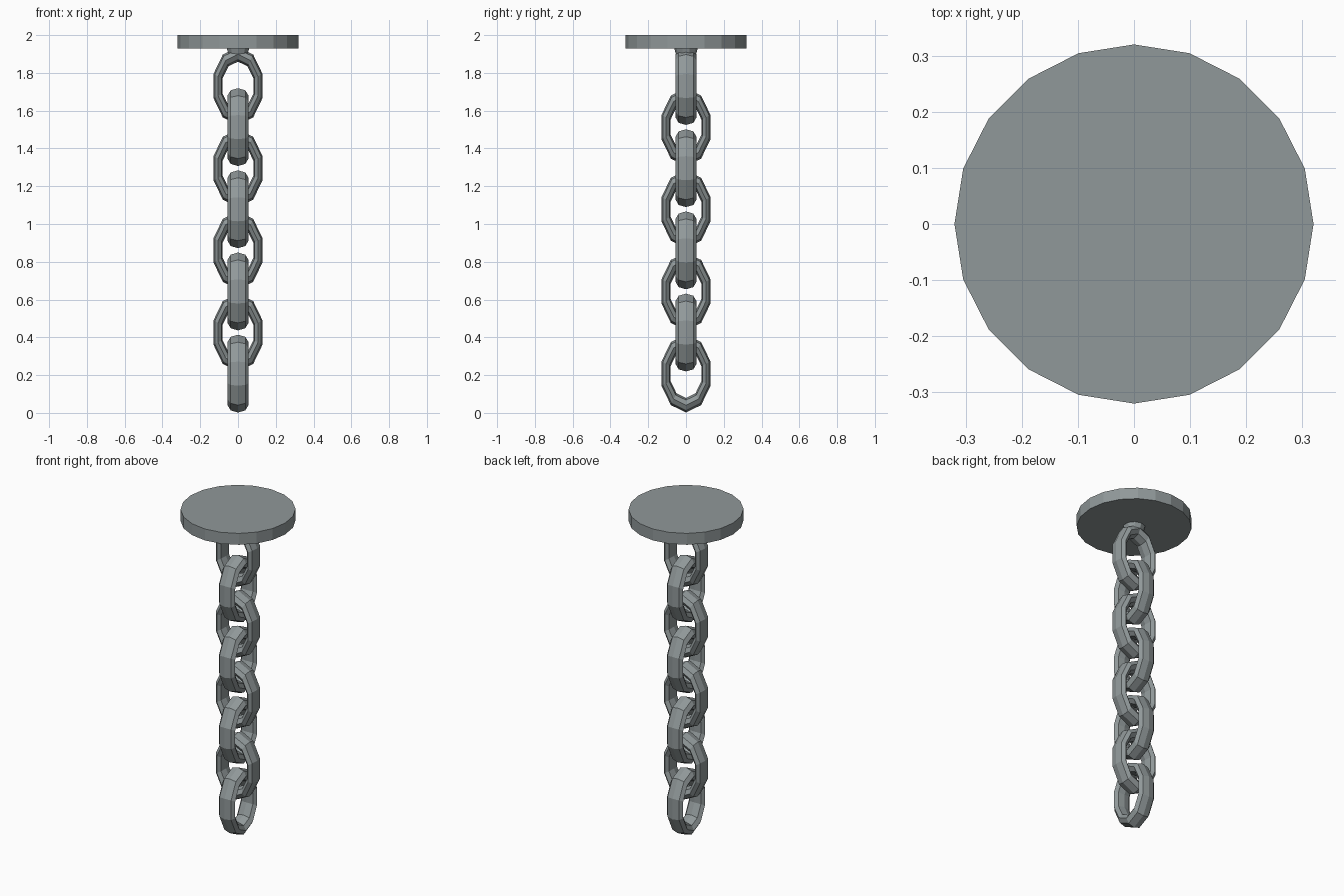
import bpy, bmesh
from math import cos, sin, tau

if "Cube" in bpy.data.objects:
    bpy.data.objects.remove(bpy.data.objects["Cube"])

LINKS = 8
PITCH = 0.2175        # vertical distance between link centres
FIRST_Z = 0.208       # centre of the lowest link
HALF_W, HALF_H = 0.1367, 0.206   # outer radii of the stretched ring
TUBE = 0.23           # tube radius relative to ring radius
DEPTH = 0.055         # tube radius across the ring
MAJOR, MINOR = 10, 8

# Dark slate metal
metal = bpy.data.materials.new("dark_metal")
metal.diffuse_color = (0.28, 0.315, 0.32, 1)
metal.use_nodes = True
metal.node_tree.nodes["Principled BSDF"].inputs["Base Color"].default_value = metal.diffuse_color


def make_link(name, z, along_y):
    bm = bmesh.new()
    rings = []
    for i in range(MAJOR):
        a = tau * i / MAJOR
        ring = []
        for j in range(MINOR):
            b = tau * j / MINOR
            r = (1 + TUBE * cos(b)) / (1 + TUBE)
            w, d, h = HALF_W * r * sin(a), DEPTH * sin(b), HALF_H * r * cos(a)
            ring.append(bm.verts.new((d, w, h) if along_y else (w, d, h)))
        rings.append(ring)
    for i in range(MAJOR):
        p, q = rings[i], rings[(i + 1) % MAJOR]
        for j in range(MINOR):
            k = (j + 1) % MINOR
            bm.faces.new((p[j], q[j], q[k], p[k]))
    bmesh.ops.recalc_face_normals(bm, faces=bm.faces)
    mesh = bpy.data.meshes.new(name)
    bm.to_mesh(mesh)
    bm.free()
    mesh.materials.append(metal)
    obj = bpy.data.objects.new(name, mesh)
    obj.location.z = z
    bpy.context.collection.objects.link(obj)


# Chain links, alternately turned a quarter
for n in range(LINKS):
    make_link(f"chain_link_{n + 1}", FIRST_Z + n * PITCH, n % 2 == 0)

# Ceiling plate, 20 sides with a corner on the x axis
bpy.ops.mesh.primitive_cylinder_add(vertices=20, radius=0.32, depth=0.07,
                                    location=(0, 0, 1.965))
bpy.context.object.name = "ceiling_plate"
bpy.context.object.data.materials.append(metal)

# Small boss joining the top link to the plate
bpy.ops.mesh.primitive_cone_add(vertices=10, radius1=0.05, radius2=0.066,
                                depth=0.05, location=(0, 0, 1.915))
bpy.context.object.name = "plate_boss"
bpy.context.object.data.materials.append(metal)
